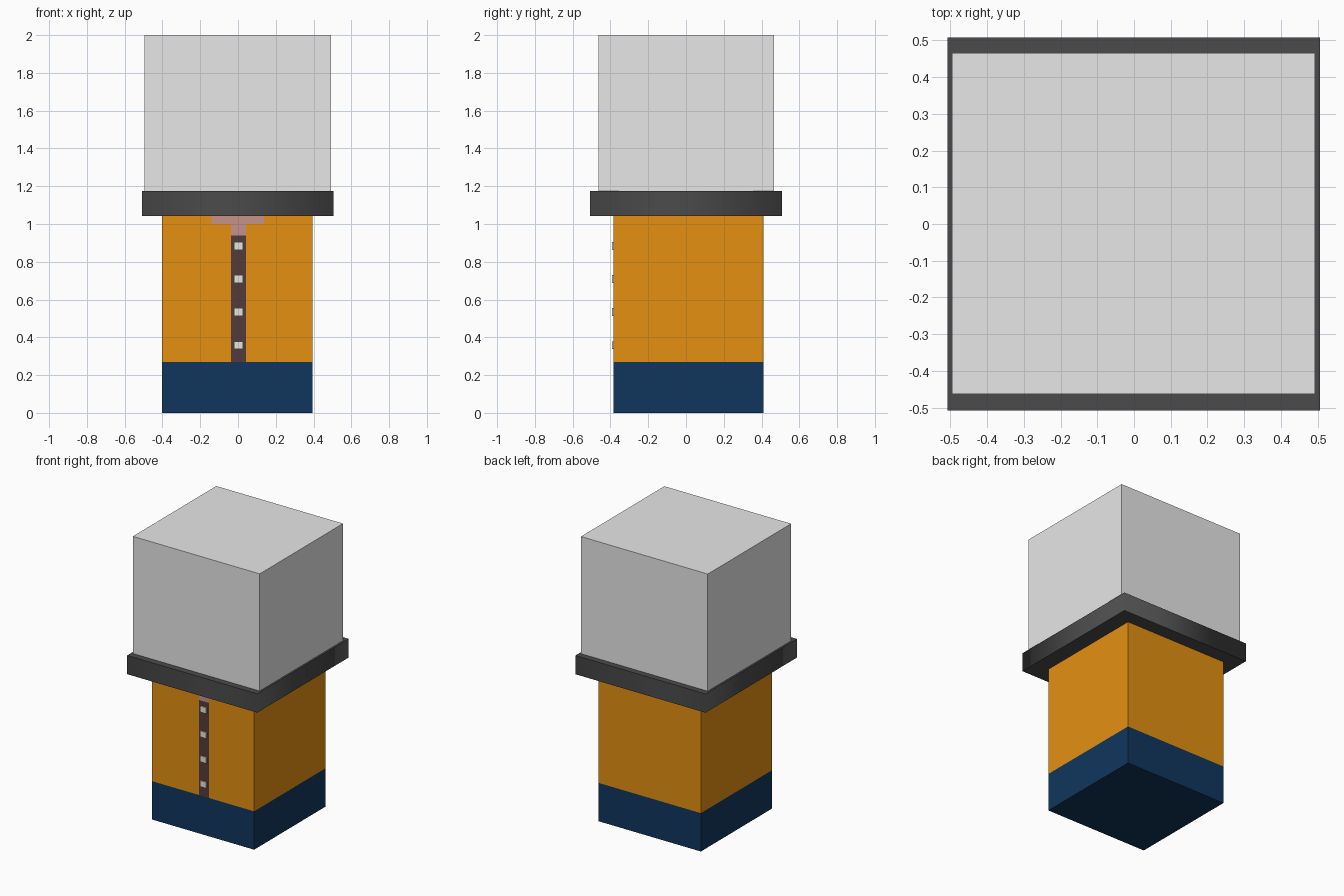
import bpy
import bmesh
from mathutils import Matrix, Vector

if "Cube" in bpy.data.objects:
    bpy.data.objects.remove(bpy.data.objects["Cube"], do_unlink=True)


def material(name, rgb):
    mat = bpy.data.materials.new(name)
    mat.use_nodes = True
    mat.diffuse_color = (*rgb, 1)
    mat.node_tree.nodes["Principled BSDF"].inputs["Base Color"].default_value = (*rgb, 1)
    return mat


def box(name, low, high, mat):
    """Box between two opposite corners."""
    low, high = Vector(low), Vector(high)
    bm = bmesh.new()
    place = Matrix.Translation((low + high) / 2) @ Matrix.Diagonal((*(high - low), 1))
    bmesh.ops.create_cube(bm, size=1, matrix=place)
    mesh = bpy.data.meshes.new(name)
    bm.to_mesh(mesh)
    bm.free()
    mesh.materials.append(mat)
    obj = bpy.data.objects.new(name, mesh)
    bpy.context.collection.objects.link(obj)
    return obj


grey = material("light grey", (0.8, 0.8, 0.8))
charcoal = material("charcoal", (0.07, 0.07, 0.07))
orange = material("orange", (0.78, 0.277, 0.006))
navy = material("navy", (0.005, 0.036, 0.107))
brown = material("dark brown", (0.089, 0.044, 0.044))
pink = material("dusty pink", (0.566, 0.296, 0.248))
cream = material("button white", (0.82, 0.81, 0.75))

# Stacked body blocks
left, right, front, back = -0.403, 0.394, -0.383, 0.41
waist, rim_low, rim_high = 0.27, 1.043, 1.175
box("trousers", (left, front, 0), (right, back, waist), navy)
box("shirt", (left, front, waist), (right, back, rim_low + 0.05), orange)
box("head", (-0.495, -0.463, rim_low + 0.05), (0.493, 0.465, 2), grey)

# Rim band with sides shaded as one smooth surface and flat caps
rim = box("rim", (-0.508, -0.508, rim_low), (0.506, 0.508, rim_high), charcoal)
for face in rim.data.polygons:
    face.use_smooth = abs(face.normal.z) < 0.5

# Neckline and button strip on the shirt front
plate = front - 0.001
box("neckline", (-0.14, plate, 1.0), (0.138, front, rim_low), pink)
box("neck_notch", (-0.036, plate, 0.94), (0.042, front, 1.0), pink)
box("button_strip", (-0.036, plate, waist), (0.042, front, 0.94), brown)

# Four buttons, each split into two halves
for i in range(4):
    z = 0.358 + i * 0.175
    for side, x in (("right", -0.022), ("left", 0.003)):
        box(f"button_{i + 1}_{side}", (x, front - 0.009, z - 0.021),
            (x + 0.024, front, z + 0.021), cream)
